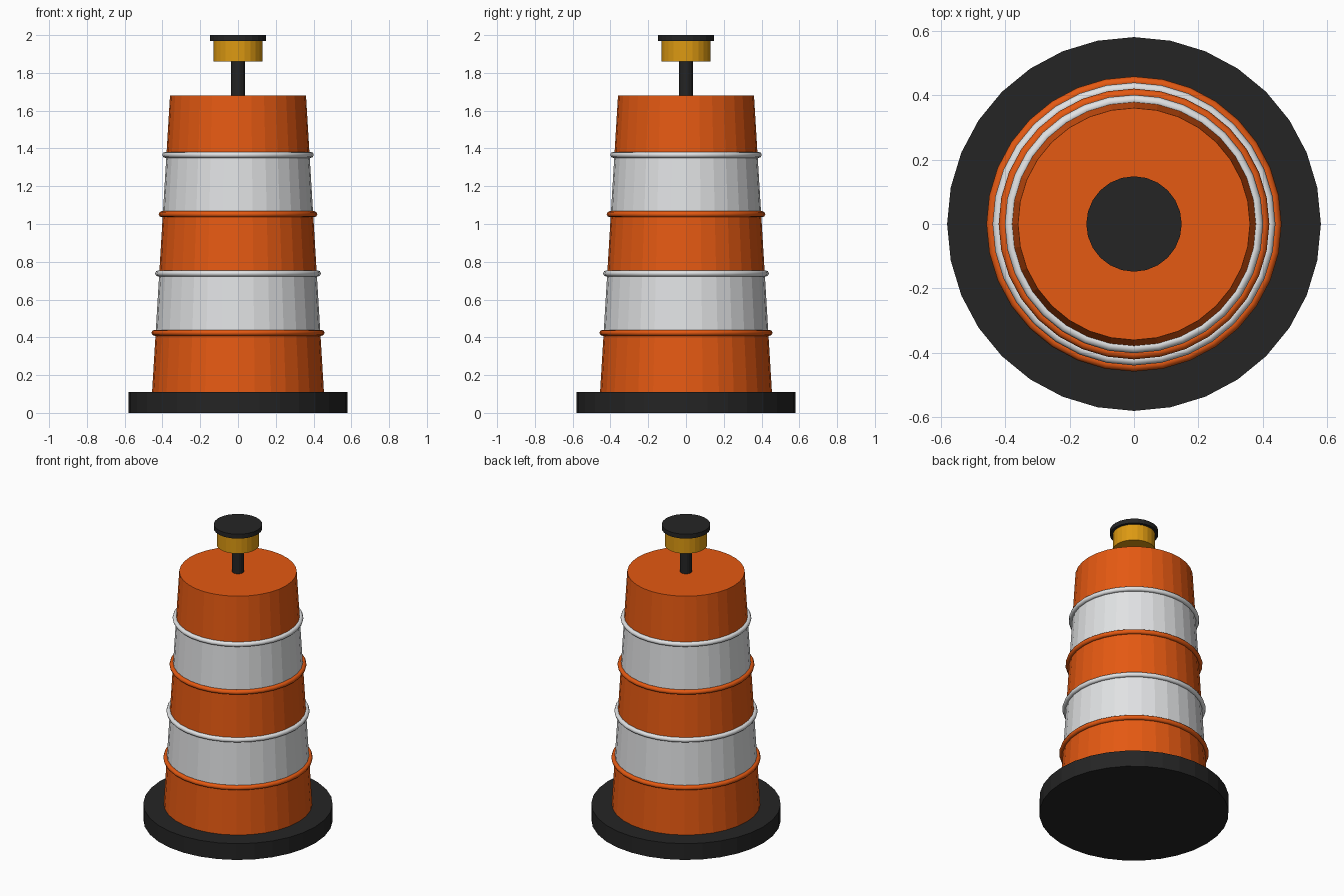
import bpy
import math

if "Cube" in bpy.data.objects:
    bpy.data.objects.remove(bpy.data.objects["Cube"], do_unlink=True)


def material(name, r, g, b):
    m = bpy.data.materials.new(name)
    m.use_nodes = True
    m.diffuse_color = (r, g, b, 1)
    bsdf = next(n for n in m.node_tree.nodes if n.type == 'BSDF_PRINCIPLED')
    bsdf.inputs["Base Color"].default_value = (r, g, b, 1)
    bsdf.inputs["Roughness"].default_value = 0.6
    return m


orange = material("safety orange", 0.78, 0.10, 0.006)
white = material("reflective white", 0.75, 0.76, 0.77)
black = material("black rubber", 0.018, 0.018, 0.018)
amber = material("amber lens", 0.72, 0.32, 0.006)


def finish(name, mat):
    ob = bpy.context.object
    ob.name = ob.data.name = name
    ob.data.materials.append(mat)
    return ob


def frustum(name, z0, z1, r0, r1, sides, mat):
    bpy.ops.mesh.primitive_cone_add(vertices=sides, radius1=r0, radius2=r1,
                                    depth=z1 - z0, location=(0, 0, (z0 + z1) / 2))
    return finish(name, mat)


# Heavy rubber base
BASE_TOP, DRUM_TOP = 0.11, 1.68
frustum("rubber_base", 0, BASE_TOP, 0.58, 0.58, 32, black)

# Tapered drum in alternating bands, with a raised rib at the top of each lower band
BANDS = 5
R_BOTTOM, R_TOP = 0.455, 0.36


def band_edge(i):
    t = i / BANDS
    return (BASE_TOP + (DRUM_TOP - BASE_TOP) * t,
            R_BOTTOM + (R_TOP - R_BOTTOM) * t)


for i in range(BANDS):
    mat = white if i % 2 else orange
    (z0, r0), (z1, r1) = band_edge(i), band_edge(i + 1)
    frustum(f"drum_band_{i + 1}", z0, z1, r0, r1, 32, mat)
    if i < BANDS - 1:
        bpy.ops.mesh.primitive_torus_add(major_segments=32, minor_segments=8,
                                         major_radius=r1 + 0.006, minor_radius=0.016,
                                         location=(0, 0, z1))
        finish(f"drum_rib_{i + 1}", mat)
        bpy.ops.object.shade_smooth_by_angle(angle=math.radians(50))

# Warning light on a short post
frustum("light_post", DRUM_TOP, 1.87, 0.037, 0.037, 16, black)
frustum("light_lens", 1.86, 1.97, 0.13, 0.13, 24, amber)
frustum("light_cap", 1.97, 2.0, 0.148, 0.148, 24, black)
